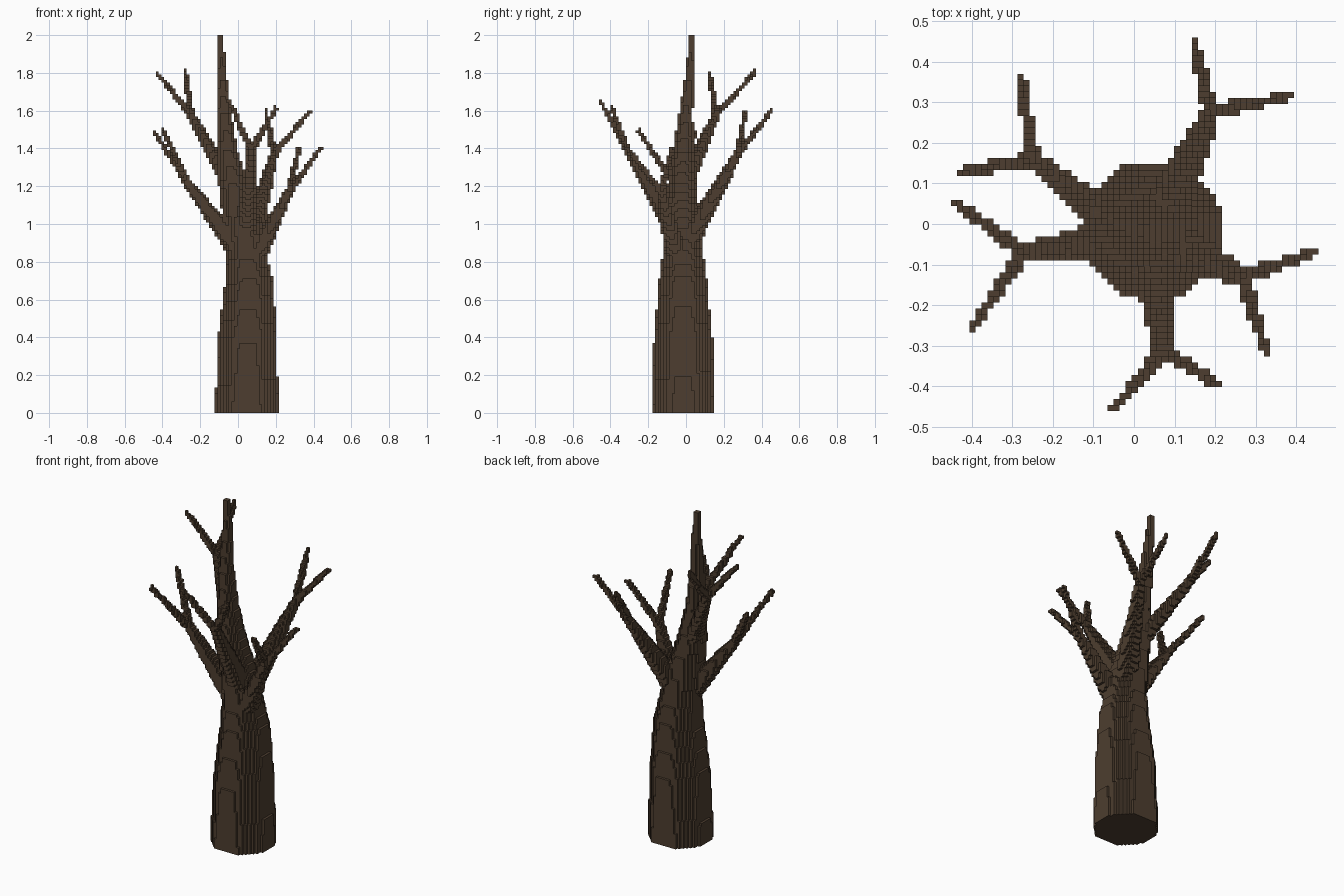
import bpy, bmesh, math
from mathutils import Vector

if "Cube" in bpy.data.objects:
    bpy.data.objects.remove(bpy.data.objects["Cube"])

H = 2 / 135                      # block size
OX, OY = -0.45, -0.46            # corner of the block grid
cells = set()


def index_range(lo, hi, origin):
    return range(math.floor((lo - origin) / H) - 1, math.ceil((hi - origin) / H) + 2)


def centre(i, j, k):
    return Vector((OX + (i + .5) * H, OY + (j + .5) * H, (k + .5) * H))


def fill_trunk(rings):
    """Stack of rounded octagon slices, interpolated between (z, x, y, r) rings."""
    for (z0, x0, y0, r0), (z1, x1, y1, r1) in zip(rings, rings[1:]):
        for k in range(135):
            z = (k + .5) * H
            if not z0 <= z < z1:
                continue
            t = (z - z0) / (z1 - z0)
            cx, cy, r = x0 + (x1 - x0) * t, y0 + (y1 - y0) * t, r0 + (r1 - r0) * t
            for i in index_range(cx - r, cx + r, OX):
                for j in index_range(cy - r, cy + r, OY):
                    p = centre(i, j, k)
                    dx, dy = abs(p.x - cx), abs(p.y - cy)
                    d = max(dx, dy, (dx + dy) * math.sqrt(.5), math.hypot(dx, dy) / 1.04)
                    if d <= r:
                        cells.add((i, j, k))


def fill_limb(a, b, ra, rb):
    """Tapered round limb from a to b."""
    a, b = Vector(a), Vector(b)
    ab = b - a
    ranges = [index_range(min(a[n], b[n]) - ra, max(a[n], b[n]) + ra, o)
              for n, o in enumerate((OX, OY, 0))]
    for i in ranges[0]:
        for j in ranges[1]:
            for k in ranges[2]:
                p = centre(i, j, k)
                t = (p - a).dot(ab) / ab.length_squared
                if 0 <= t <= 1 and (p - a - ab * t).length <= ra + (rb - ra) * t:
                    cells.add((i, j, k))


# Trunk and leader
fill_trunk([(0, .045, -.015, .168), (.4, .05, -.015, .155), (.7, .058, -.016, .127),
            (.85, .045, -.015, .106), (1.0, .02, -.018, .097), (1.2, -.025, -.022, .077),
            (1.4, -.055, -.015, .052), (1.6, -.075, 0, .036), (1.8, -.085, .02, .023),
            (2.01, -.095, .033, .013)])

# Forked branches: base, fork, two tips, base radius
branches = [
    ((.07, .02, .92), (.19, .275, 1.37), (.145, .46, 1.61), (.385, .315, 1.6), .06),
    ((.09, -.05, .82), (.27, -.13, 1.17), (.445, -.07, 1.41), (.325, -.32, 1.41), .06),
    ((.045, -.06, .98), (.07, -.31, 1.39), (-.05, -.46, 1.66), (.205, -.395, 1.62), .06),
    ((-.01, -.035, .88), (-.27, -.07, 1.22), (-.445, .055, 1.49), (-.4, -.255, 1.5), .06),
    ((-.05, .0, 1.22), (-.25, .16, 1.58), (-.43, .125, 1.8), (-.28, .37, 1.81), .045),
]
for base, fork, tip1, tip2, r in branches:
    fill_limb(base, fork, r, .023)
    for tip in (tip1, tip2):
        fill_limb(fork, tip, .02, .0115)

# Outer block faces
cells = {c for c in cells if c[2] >= 0}
bm = bmesh.new()
verts = {}


def vert(c):
    if c not in verts:
        verts[c] = bm.verts.new((OX + c[0] * H, OY + c[1] * H, c[2] * H))
    return verts[c]


for c in sorted(cells):
    for axis in range(3):
        u, v = (axis + 1) % 3, (axis + 2) % 3
        for side in (0, 1):
            n = list(c)
            n[axis] += 2 * side - 1
            if tuple(n) in cells:
                continue
            quad = []
            for du, dv in ((0, 0), (1, 0), (1, 1), (0, 1)):
                q = list(c)
                q[axis] += side
                q[u] += du
                q[v] += dv
                quad.append(vert(tuple(q)))
            bm.faces.new(quad if side else quad[::-1])

mesh = bpy.data.meshes.new("bare_tree")
bm.to_mesh(mesh)
bm.free()
tree = bpy.data.objects.new("bare_tree", mesh)
bpy.context.collection.objects.link(tree)

# Bark colour
bark = bpy.data.materials.new("bark")
bark.diffuse_color = (.075, .048, .029, 1)
bark.use_nodes = True
bark.node_tree.nodes["Principled BSDF"].inputs["Base Color"].default_value = bark.diffuse_color
mesh.materials.append(bark)
